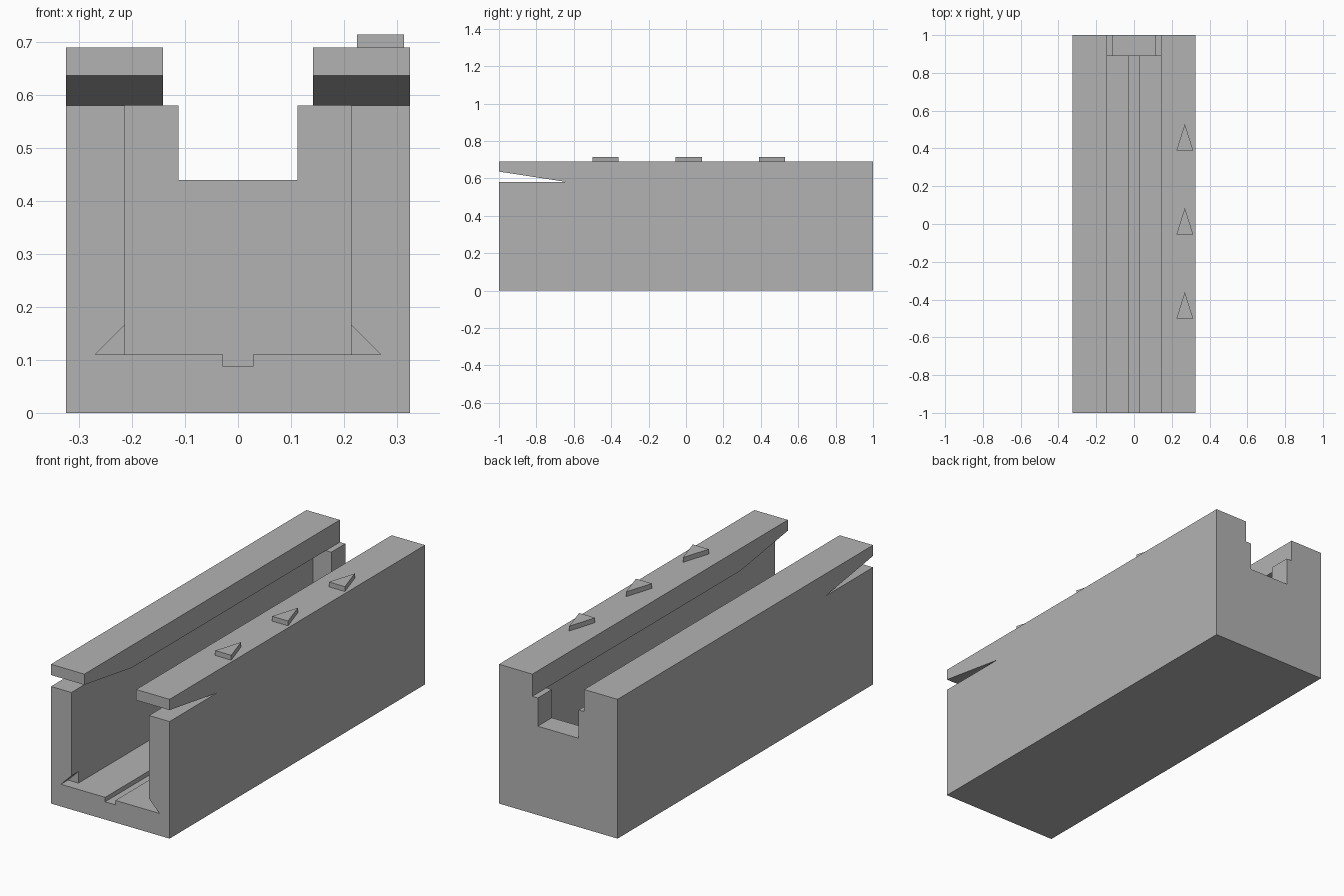
import bpy
import bmesh
from mathutils import Vector

cube = bpy.data.objects.get("Cube")
if cube:
    bpy.data.objects.remove(cube, do_unlink=True)

grey = bpy.data.materials.new("plain_grey")
grey.use_nodes = True
colour = (0.45, 0.45, 0.45, 1)
grey.diffuse_color = colour
grey.node_tree.nodes["Principled BSDF"].inputs["Base Color"].default_value = colour


def prism(name, profile, axis, start, end):
    """Extrude a 2D profile along an axis; the profile uses the other two axes in order."""
    bm = bmesh.new()
    ring = []
    for pair in profile:
        co = list(pair)
        co.insert("xyz".index(axis), start)
        ring.append(bm.verts.new(co))
    face = bm.faces.new(ring)
    new = bmesh.ops.extrude_face_region(bm, geom=[face])["geom"]
    shift = Vector([end - start if a == axis else 0 for a in "xyz"])
    bmesh.ops.translate(bm, vec=shift,
                        verts=[v for v in new if isinstance(v, bmesh.types.BMVert)])
    bmesh.ops.recalc_face_normals(bm, faces=bm.faces)
    mesh = bpy.data.meshes.new(name)
    bm.to_mesh(mesh)
    bm.free()
    mesh.materials.append(grey)
    obj = bpy.data.objects.new(name, mesh)
    bpy.context.collection.objects.link(obj)
    return obj


def cut(target, cutter):
    """Subtract the cutter and remove it afterwards."""
    cutter.hide_render = True
    mod = target.modifiers.new("cut", "BOOLEAN")
    mod.operation = "DIFFERENCE"
    mod.solver = "EXACT"
    mod.object = cutter
    bpy.context.view_layer.objects.active = target
    bpy.ops.object.modifier_apply(modifier=mod.name)
    bpy.data.objects.remove(cutter, do_unlink=True)


def mirrored(half):
    """Complete a right-hand half profile with its mirror image."""
    return half + [(-x, z) for x, z in reversed(half)]


WIDTH, TOP, LIP, FLOOR, WALL = 0.325, 0.69, 0.58, 0.11, 0.213

body = prism("channel_body", mirrored([(WIDTH, 0), (WIDTH, TOP)]), "y", -1, 1)

# Top slot and narrower notch through the back wall
cut(body, prism("slot_cutter",
                mirrored([(0.112, 0.44), (0.112, LIP), (0.142, LIP), (0.142, 0.8)]),
                "y", -1.1, 1.1))

# Wide inner channel with a shallow floor groove, closed at the back
cut(body, prism("channel_cutter",
                mirrored([(0.028, 0.088), (0.028, FLOOR), (WALL, FLOOR), (WALL, LIP)]),
                "y", -1.1, 0.89))

# Tapered slits under the front ends of the lips
cut(body, prism("slit_cutter", [(-1.1, LIP), (-0.63, LIP), (-1.1, 0.652)],
                "x", -0.5, 0.5))

# Small corner flares at the channel mouth
for side in (1, -1):
    cut(body, prism("flare_cutter",
                    [(side * 0.27, FLOOR), (side * WALL, 0.167),
                     (side * 0.19, 0.167), (side * 0.19, FLOOR)],
                    "y", -1.1, -0.945))

# Raised direction markers on the left lip
for i in range(3):
    y = -0.5 + i * 0.445
    prism(f"arrow_marker_{i + 1}",
          [(0.225, y), (0.313, y), (0.269, y + 0.14)], "z", TOP - 0.004, 0.714)
